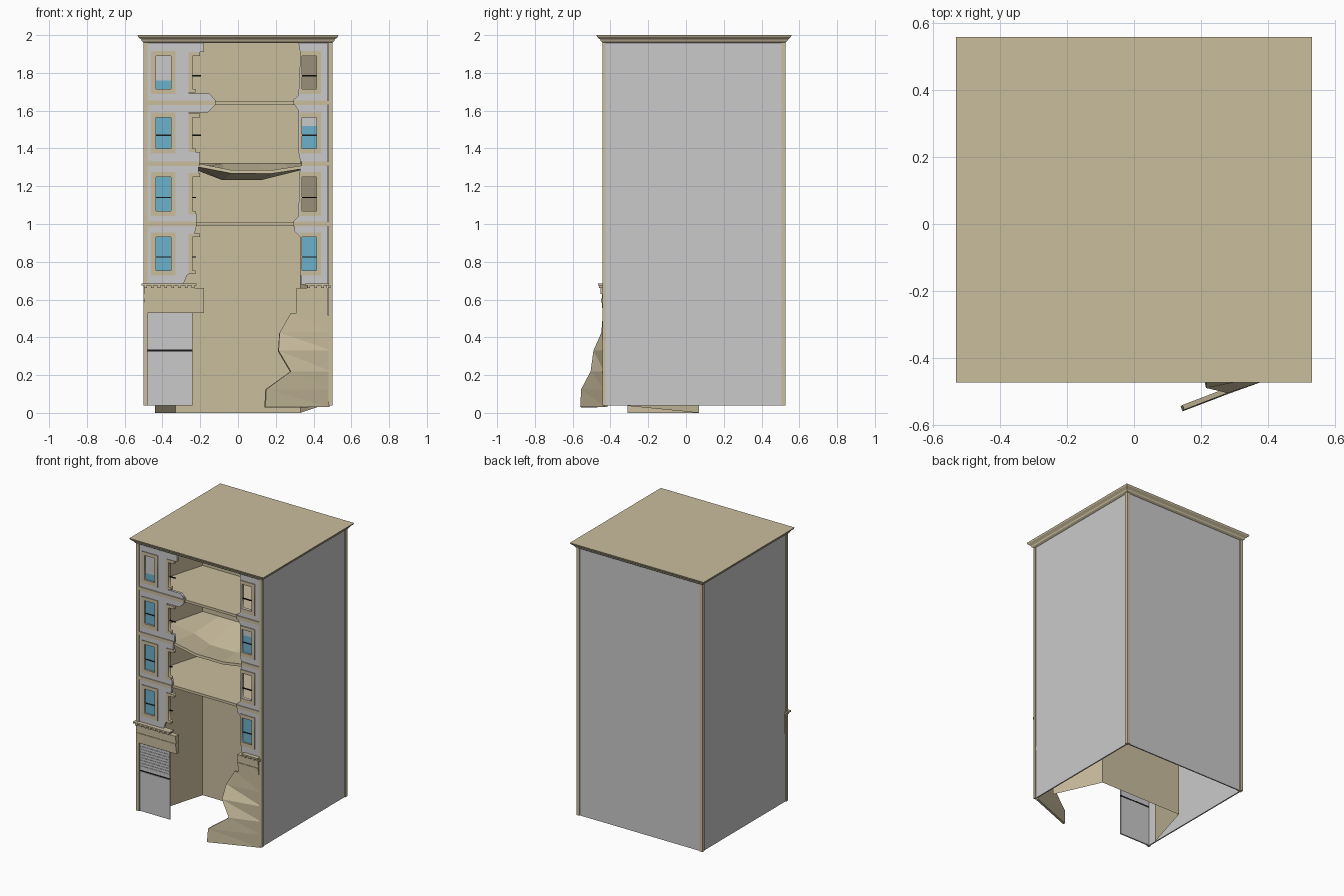
import bpy, bmesh, math
from mathutils import Matrix

cube = bpy.data.objects.get("Cube")
if cube:
    bpy.data.objects.remove(cube, do_unlink=True)


def material(name, rgb):
    m = bpy.data.materials.new(name)
    m.use_nodes = True
    m.diffuse_color = (*rgb, 1)
    bsdf = m.node_tree.nodes["Principled BSDF"]
    bsdf.inputs["Base Color"].default_value = (*rgb, 1)
    bsdf.inputs["Roughness"].default_value = 0.9
    return m


TAN = material("sandstone", (.59, .51, .34))
GREY = material("grey_plaster", (.59, .59, .59))
GLASS = material("blue_glass", (.15, .44, .60))
BLACK = material("black_metal", (.01, .01, .01))


def add(name, mesh, mat):
    mesh.materials.clear()
    mesh.materials.append(mat)
    ob = bpy.data.objects.new(name, mesh)
    bpy.context.collection.objects.link(ob)
    return ob


def from_faces(name, verts, faces, mat):
    mesh = bpy.data.meshes.new(name)
    mesh.from_pydata(verts, [], faces)
    bm = bmesh.new()
    bm.from_mesh(mesh)
    bmesh.ops.recalc_face_normals(bm, faces=bm.faces)
    bm.to_mesh(mesh)
    bm.free()
    return add(name, mesh, mat)


def box(name, x0, x1, y0, y1, z0, z1, mat):
    v = [(x, y, z) for z in (z0, z1) for x, y in ((x0, y0), (x1, y0), (x1, y1), (x0, y1))]
    f = [(0, 1, 2, 3), (4, 5, 6, 7)] + [(i, (i + 1) % 4, (i + 1) % 4 + 4, i + 4) for i in range(4)]
    return from_faces(name, v, f, mat)


def plate(name, outlines, y0, y1, mat):
    """Upright plate from x,z outlines; inner outlines become holes."""
    cu = bpy.data.curves.new(name, "CURVE")
    cu.dimensions, cu.fill_mode = "2D", "BOTH"
    cu.extrude = (y1 - y0) / 2
    for pts in outlines:
        sp = cu.splines.new("POLY")
        sp.points.add(len(pts) - 1)
        for p, (x, z) in zip(sp.points, pts):
            p.co = (x, z, 0, 1)
        sp.use_cyclic_u = True
    tmp = bpy.data.objects.new(name, cu)
    mesh = bpy.data.meshes.new_from_object(tmp)
    bpy.data.objects.remove(tmp)
    mesh.transform(Matrix.Translation((0, (y0 + y1) / 2, 0)) @ Matrix.Rotation(math.pi / 2, 4, "X"))
    return add(name, mesh, mat)


def rect(x0, x1, z0, z1):
    return [(x0, z0), (x1, z0), (x1, z1), (x0, z1)]


FRONT, BACK, BASE, TOP = -.442, .527, .04, 1.965

# Outer side and back walls with corner posts
for side, s in (("left", 1), ("right", -1)):
    xs = sorted((s * .485, s * .494))
    box(side + "_wall", *xs, FRONT + .01, BACK - .01, BASE, TOP, GREY)
    xs = sorted((s * .478, s * .5))
    box(side + "_front_post", *xs, FRONT, FRONT + .017, BASE, TOP, TAN)
    box(side + "_back_post", *xs, BACK - .022, BACK, BASE, TOP, TAN)
box("back_wall", -.49, .49, BACK - .015, BACK - .006, BASE, TOP, GREY)

# Roof with flared cornice
profile = [(-.004, 1.958), (.008, 1.966), (.012, 1.976), (.028, 1.99), (.032, 2.0)]
verts, faces = [], []
for d, z in profile:
    verts += [(x, y, z) for x, y in ((-.5 - d, FRONT - d), (.5 + d, FRONT - d),
                                     (.5 + d, BACK + d), (-.5 - d, BACK + d))]
for k in range(len(profile) - 1):
    faces += [(4 * k + i, 4 * k + (i + 1) % 4, 4 * k + (i + 1) % 4 + 4, 4 * k + i + 4) for i in range(4)]
faces += [(0, 1, 2, 3), tuple(range(len(verts) - 4, len(verts)))]
from_faces("roof_cornice", verts, faces, TAN)

# Inner shell of the gutted rooms
plan = [(-.44, -.31, 0), (-.33, .07, 0), (.33, .07, 0), (.44, -.31, .037)]
from_faces("inner_walls", plan + [(x, y, TOP) for x, y, z in plan],
           [(i, i + 1, i + 5, i + 4) for i in range(3)], TAN)

# Level floors
outline = [(-.478, -.428), (.478, -.428), (.44, -.31), (.33, .07), (-.33, .07), (-.44, -.31)]
for name, z in (("second_floor", .992), ("fourth_floor", 1.633)):
    v = [(x, y, z + h) for h in (0, .018) for x, y in outline]
    f = [tuple(range(6)), tuple(range(6, 12))] + [(i, (i + 1) % 6, (i + 1) % 6 + 6, i + 6) for i in range(6)]
    from_faces(name, v, f, TAN)

# Sagging floor
rows = [(-.428, (-.47, -.21, -.03, .18, .34, .47), (1.32, 1.32, 1.285, 1.285, 1.31, 1.32)),
        (-.2, (-.4, -.21, -.08, .12, .28, .4), (1.32, 1.3, 1.25, 1.25, 1.29, 1.32)),
        (.07, (-.33, -.2, -.08, .12, .24, .33), (1.32,) * 6)]
verts = [(x, y, z) for y, xs, zs in rows for x, z in zip(xs, zs)]
sag = from_faces("sagging_floor", verts,
                 [(r * 6 + i, r * 6 + i + 1, r * 6 + i + 7, r * 6 + i + 6)
                  for r in range(2) for i in range(5)], TAN)
solid = sag.modifiers.new("thickness", "SOLIDIFY")
solid.thickness = .018

# Storeys: base, top, window base and top, broken edges listed upwards
storeys = [
    (.68, .988, .755, .93,
     [(-.29, .68), (-.27, .73), (-.26, .735), (-.26, .95), (-.23, .95), (-.22, .988)],
     [(.335, .68), (.33, .93), (.3, .96), (.3, .988)]),
    (1.012, 1.308, 1.07, 1.25,
     [(-.22, 1.012), (-.22, 1.055), (-.26, 1.055), (-.26, 1.27), (-.21, 1.27), (-.21, 1.308)],
     [(.29, 1.012), (.32, 1.04), (.325, 1.27), (.335, 1.308)]),
    (1.332, 1.63, 1.4, 1.565,
     [(-.2, 1.332), (-.2, 1.38), (-.26, 1.38), (-.26, 1.59), (-.16, 1.59), (-.12, 1.63)],
     [(.33, 1.332), (.32, 1.38), (.32, 1.6), (.3, 1.63)]),
    (1.655, 1.96, 1.715, 1.89,
     [(-.12, 1.655), (-.15, 1.69), (-.26, 1.69), (-.26, 1.91), (-.18, 1.91), (-.18, 1.96)],
     [(.29, 1.655), (.32, 1.68), (.33, 1.9), (.32, 1.96)])]
WALL = (-.436, -.418)
TRIM = (-.441, -.417)
LEFT_WIN, RIGHT_WIN = (-.435, -.355), (.335, .415)

for n, (z0, z1, w0, w1, ledge, redge) in enumerate(storeys, 1):
    tag = "storey%d_" % n
    plate(tag + "right_wall", [[(-.48, z0)] + ledge + [(-.48, z1)], rect(-.44, -.35, w0, w1)], *WALL, GREY)
    plate(tag + "left_wall", [[(.475, z0), (.475, z1)] + redge[::-1], rect(.339, .42, w0, w1)], *WALL, GREY)
    # Window surrounds
    plate(tag + "right_surround", [rect(-.46, -.33, w0 - .027, w1 + .025), rect(*LEFT_WIN, w0, w1)], *TRIM, TAN)
    plate(tag + "left_surround", [rect(.327, .44, w0 - .027, w1 + .025), rect(*RIGHT_WIN, w0, w1)], *TRIM, TAN)
    # Remains of the broken window
    plate(tag + "broken_surround",
          [[(-.262, w0 - .02), (-.225, w0 - .02), (-.225, w0), (-.242, w0), (-.242, w1),
            (-.2, w1), (-.2, w1 + .02), (-.262, w1 + .02)]], *TRIM, TAN)
    mid = w0 + .07
    box(tag + "broken_bar", -.243, -.195 if n > 2 else -.222, -.432, -.424, mid - .003, mid + .003, BLACK)
    # Glass, blinds and bars
    for side, (a, b), glazed, blind in (("right", LEFT_WIN, True, .13 if n == 4 else 0),
                                        ("left", RIGHT_WIN, n in (1, 3), .045 if n == 3 else 0)):
        if glazed:
            box(tag + side + "_glass", a, b, -.428, -.422, w0, w1 - blind, GLASS)
        if blind:
            box(tag + side + "_blind", a, b, -.428, -.422, w1 - blind, w1, GREY)
        if not (n == 4 and side == "right"):
            box(tag + side + "_bar", a, b, -.432, -.424, mid - .003, mid + .003, BLACK)

# String courses between storeys
for z, a, b in ((1.0, -.22, .295), (1.32, -.205, .335), (1.642, -.12, .295)):
    box("right_string_course", -.48, a, FRONT + .001, -.418, z - .012, z + .012, TAN)
    box("left_string_course", b, .48, FRONT + .001, -.418, z - .012, z + .012, TAN)

# Shop cornice with dentils on both broken ends
for side, a, b, cap0, cap1 in (("right", -.495, -.18, -.51, -.22), ("left", .31, .474, .355, .482)):
    layers = [(.53, .555, -.441), (.555, .585, -.445), (.585, .605, -.45), (.605, .63, -.446), (.63, .662, -.452)]
    for z0, z1, y in layers:
        box(side + "_shop_cornice", a, b, y, -.415, z0, z1, TAN)
    box(side + "_cornice_cap", cap0, cap1, -.466, -.415, .674, .684, TAN)
    box(side + "_dentil_backing", cap0 + .01, cap1 - .01, -.449, -.415, .66, .676, TAN)
    count = round((cap1 - cap0) / .036)
    for i in range(count):
        x = cap0 + .02 + i * .036
        box(side + "_dentil", x - .007, x + .007, -.46, -.44, .66, .675, TAN)

# Roller shutter with slatted upper half
box("shutter_lower", -.485, -.24, -.432, -.422, .04, .325, GREY)
box("shutter_upper", -.485, -.24, -.43, -.422, .335, .53, GREY)
box("shutter_rail", -.485, -.24, -.428, -.422, .323, .337, BLACK)
for i in range(9):
    z = .35 + i * .02
    box("shutter_slat", -.485, -.24, -.433, -.429, z, z + .015, GREY)

# Torn wall sheet bent outwards at ground level
torn = [(.28, -.44, .53), (.22, -.448, .425), (.215, -.49, .33), (.28, -.505, .22),
        (.15, -.555, .125), (.145, -.56, .03)]
hinge = [(.475, -.438, .53), (.495, -.438, .43), (.495, -.436, .33), (.495, -.435, .22),
         (.49, -.433, .125), (.485, -.43, .03)]
sheet = from_faces("torn_wall", torn + hinge,
                   [f for i in range(5) for f in ((i, i + 1, i + 7), (i, i + 7, i + 6))], TAN)
solid = sheet.modifiers.new("thickness", "SOLIDIFY")
solid.thickness = .015
solid.offset = -1 if sheet.data.polygons[0].normal.y < 0 else 1
